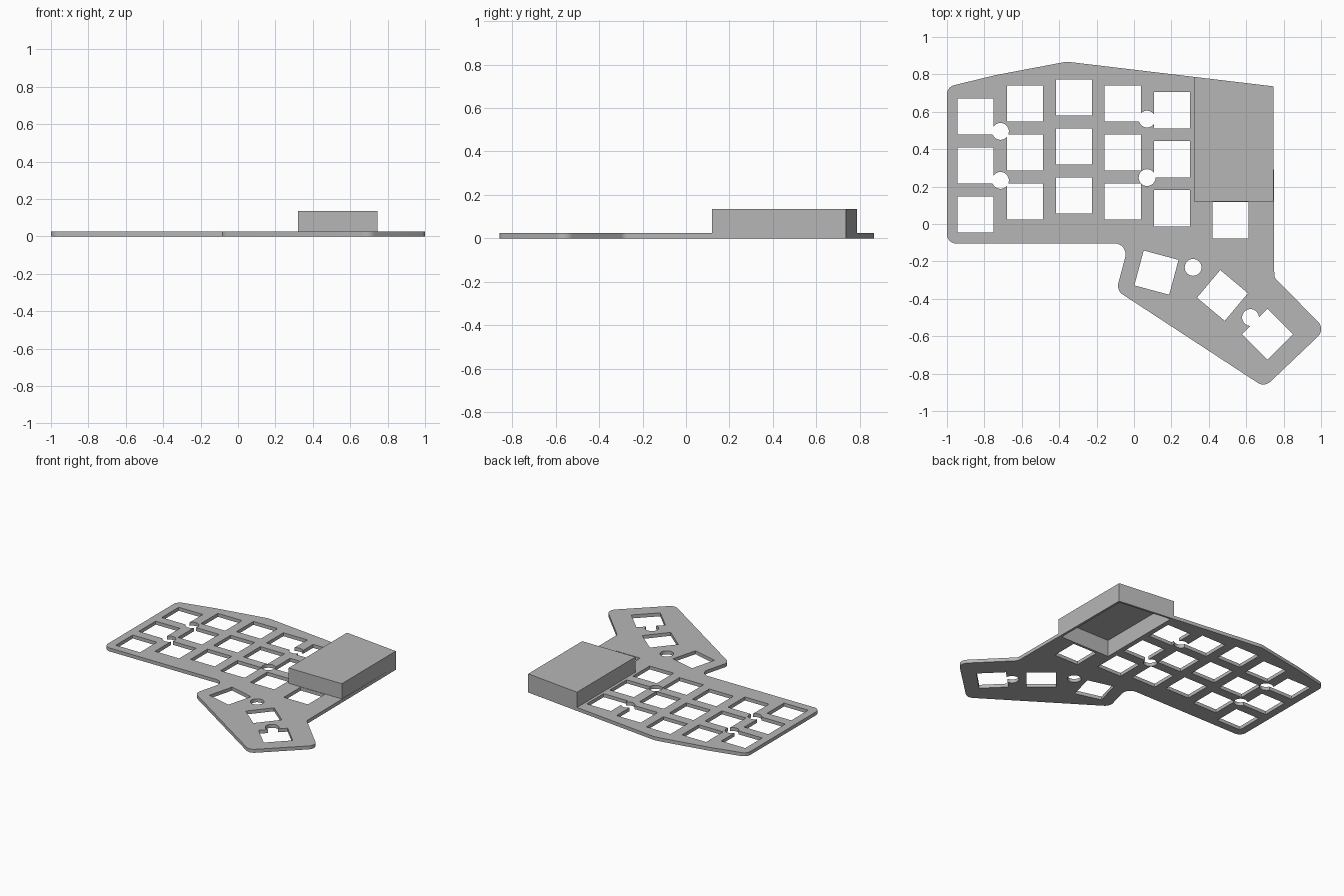
import bpy, bmesh, math
from mathutils import Vector

cube = bpy.data.objects.get("Cube")
if cube:
    bpy.data.objects.remove(cube, do_unlink=True)

THICK, TOP, WALL = 0.025, 0.135, 0.015
KEY, PITCH, PEG = 0.193, 0.262, 0.045

grey = bpy.data.materials.new("plain grey")
grey.use_nodes = True
grey.diffuse_color = (0.47, 0.47, 0.47, 1)
grey.node_tree.nodes["Principled BSDF"].inputs["Base Color"].default_value = grey.diffuse_color


def fillet(corners, steps=8):
    """Round each (x, y, radius) corner of a closed outline."""
    out = []
    for i, (x, y, r) in enumerate(corners):
        p = Vector((x, y))
        if r == 0:
            out.append(p)
            continue
        a = (Vector(corners[i - 1][:2]) - p).normalized()
        b = (Vector(corners[(i + 1) % len(corners)][:2]) - p).normalized()
        half = a.angle(b) / 2
        centre = p + (a + b).normalized() * r / math.sin(half)
        start = p + a * r / math.tan(half) - centre
        end = p + b * r / math.tan(half) - centre
        sweep = start.angle_signed(end)
        for k in range(steps + 1):
            t = -sweep * k / steps
            c, s = math.cos(t), math.sin(t)
            out.append(centre + Vector((start.x * c - start.y * s, start.x * s + start.y * c)))
    return out


def ngon(x, y, radius, sides, turn):
    return [Vector((x + radius * math.cos(turn + math.tau * k / sides),
                    y + radius * math.sin(turn + math.tau * k / sides))) for k in range(sides)]


def prisms(name, outlines, z0, z1):
    """Extrude closed outlines into one object."""
    bm = bmesh.new()
    for pts in outlines:
        face = bm.faces.new([bm.verts.new((p.x, p.y, z0)) for p in pts])
        new = bmesh.ops.extrude_face_region(bm, geom=[face])["geom"]
        verts = [g for g in new if isinstance(g, bmesh.types.BMVert)]
        bmesh.ops.translate(bm, verts=verts, vec=(0, 0, z1 - z0))
    bmesh.ops.recalc_face_normals(bm, faces=bm.faces)
    mesh = bpy.data.meshes.new(name)
    bm.to_mesh(mesh)
    bm.free()
    mesh.materials.append(grey)
    obj = bpy.data.objects.new(name, mesh)
    bpy.context.collection.objects.link(obj)
    return obj


def cut(target, cutter):
    """Subtract the cutter, apply the result and discard the cutter."""
    mod = target.modifiers.new("cut", "BOOLEAN")
    mod.operation, mod.solver, mod.object = "DIFFERENCE", "EXACT", cutter
    bpy.context.view_layer.update()
    result = bpy.data.meshes.new_from_object(
        target.evaluated_get(bpy.context.evaluated_depsgraph_get()))
    target.modifiers.clear()
    target.data = result
    bpy.data.objects.remove(cutter, do_unlink=True)


# Plate outline, clockwise from the back left corner
plate = prisms("switch_plate", [fillet([
    (-1, 0.733, 0.05), (-0.74, 0.796, 0.3), (-0.36, 0.868, 0.15),
    (0.745, 0.736, 0), (0.75, -0.286, 0.04), (1.024, -0.563, 0.055),
    (0.698, -0.873, 0.055), (-0.094, -0.355, 0.055),
    (-0.027, -0.103, 0.06), (-1, -0.105, 0.05)])], 0, THICK)

# Square switch openings: five columns, one inner key and three thumb keys
keys = [(x, y + PITCH * row, 0)
        for x, y in ((-0.847, 0.05), (-0.583, 0.12), (-0.321, 0.152), (-0.06, 0.12), (0.203, 0.084))
        for row in range(3)]
keys += [(0.516, 0.02, 0), (0.12, -0.26, -15), (0.473, -0.382, -40), (0.714, -0.59, -45)]
cut(plate, prisms("key_cutter", [ngon(x, y, KEY / math.sqrt(2), 4, math.radians(45 + a))
                                 for x, y, a in keys], -0.1, 0.1))

# Round mounting holes
pegs = [(-0.714, 0.495), (-0.714, 0.233), (0.07, 0.561), (0.07, 0.248), (0.316, -0.232), (0.623, -0.5)]
cut(plate, prisms("peg_cutter", [ngon(x, y, PEG, 32, 0) for x, y in pegs], -0.1, 0.1))


# Controller cover: a hollow box, open underneath through the plate
def bay(inset):
    x0, x1, y0 = 0.32 + inset, 0.745 - inset, 0.12 + inset
    back = lambda x: 0.736 + (0.745 - x) * 0.1195 - inset
    return [Vector(p) for p in ((x0, y0), (x0, back(x0)), (x1, back(x1)), (x1, y0))]


cover = prisms("controller_cover", [bay(0)], THICK, TOP)
cut(cover, prisms("cover_cutter", [bay(WALL)], -0.1, TOP - WALL))
cut(plate, prisms("bay_cutter", [bay(WALL)], -0.1, 0.1))

# Smooth the rounded corners while keeping hard edges
bpy.ops.object.select_all(action="DESELECT")
for obj in (plate, cover):
    obj.select_set(True)
bpy.context.view_layer.objects.active = plate
bpy.ops.object.shade_smooth_by_angle(angle=math.radians(30))
